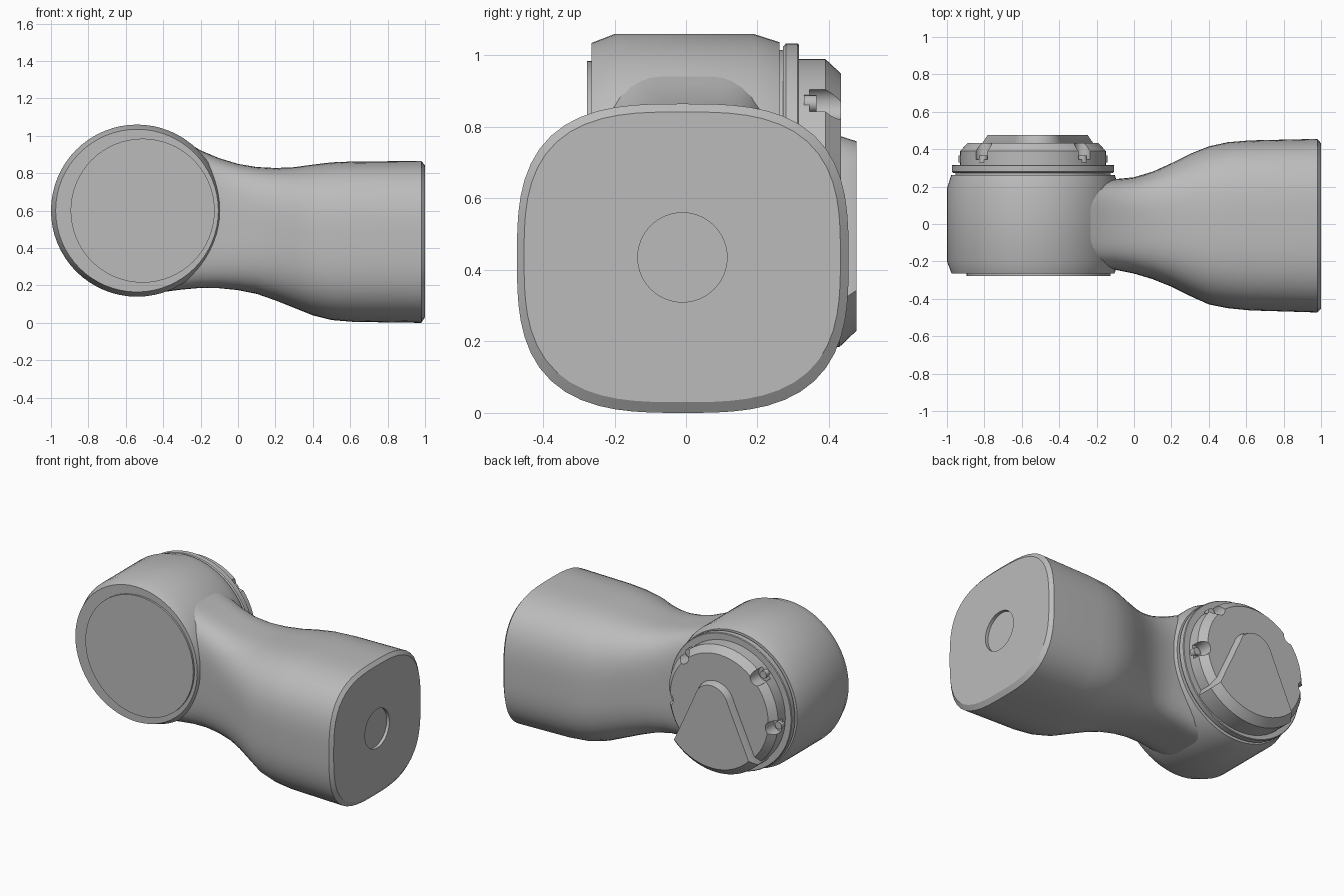
import bpy
import bmesh
from math import sin, cos, pi, radians

cube = bpy.data.objects.get("Cube")
if cube:
    bpy.data.objects.remove(cube, do_unlink=True)

grey = bpy.data.materials.new("light_grey")
grey.use_nodes = True
grey.diffuse_color = (0.5, 0.5, 0.5, 1)
grey.node_tree.nodes["Principled BSDF"].inputs["Base Color"].default_value = grey.diffuse_color

HUB_X, HUB_Z = -0.54, 0.6
SIDES = 64


def finish(obj):
    bpy.ops.object.select_all(action="DESELECT")
    obj.select_set(True)
    bpy.context.view_layer.objects.active = obj
    bpy.ops.object.shade_smooth_by_angle(angle=radians(28))


def loft(name, rings):
    """Skin a closed surface through rings of equal point count."""
    bm = bmesh.new()
    loops = [[bm.verts.new(p) for p in ring] for ring in rings]
    count = len(loops[0])
    for a, b in zip(loops, loops[1:]):
        for i in range(count):
            j = (i + 1) % count
            bm.faces.new((a[i], a[j], b[j], b[i]))
    bm.faces.new(loops[0])
    bm.faces.new(loops[-1])
    bmesh.ops.recalc_face_normals(bm, faces=bm.faces)
    mesh = bpy.data.meshes.new(name)
    bm.to_mesh(mesh)
    bm.free()
    mesh.materials.append(grey)
    obj = bpy.data.objects.new(name, mesh)
    bpy.context.collection.objects.link(obj)
    finish(obj)
    return obj


def lathe(name, profile, x=HUB_X, z=HUB_Z, sides=SIDES):
    """Turn (radius, y) pairs around an axis parallel to y."""
    turn = [2 * pi * i / sides for i in range(sides)]
    return loft(name, [[(x + r * cos(t), y, z + r * sin(t)) for t in turn]
                       for r, y in profile])


def section(x, y0, y1, z0, z1, n):
    """Superellipse ring across the arm."""
    ring = []
    for i in range(SIDES):
        t = 2 * pi * i / SIDES
        c, s = cos(t), sin(t)
        k = (abs(c) ** n + abs(s) ** n) ** (-1 / n)
        ring.append((x, (y0 + y1) / 2 + k * c * (y1 - y0) / 2,
                     (z0 + z1) / 2 + k * s * (z1 - z0) / 2))
    return ring


# Arm: rounded square socket flowing into the hub, with a shallow end recess
arm_sections = [
    (-0.50, -0.24, 0.24, 0.17, 1.03, 5),
    (-0.40, -0.24, 0.24, 0.165, 1.025, 5),
    (-0.30, -0.24, 0.24, 0.178, 0.982, 5),
    (-0.20, -0.24, 0.24, 0.187, 0.922, 4.5),
    (-0.10, -0.245, 0.24, 0.185, 0.88, 4),
    (0.00, -0.265, 0.25, 0.175, 0.85, 3.6),
    (0.10, -0.295, 0.28, 0.155, 0.833, 3.3),
    (0.20, -0.335, 0.325, 0.12, 0.828, 3.1),
    (0.30, -0.385, 0.375, 0.08, 0.832, 3),
    (0.40, -0.43, 0.415, 0.04, 0.846, 3),
    (0.50, -0.45, 0.437, 0.015, 0.858, 3),
    (0.62, -0.462, 0.447, 0.005, 0.863, 3),
    (0.98, -0.473, 0.455, 0.0, 0.865, 3),
    (1.00, -0.453, 0.432, 0.03, 0.842, 3),
    (1.00, -0.135, 0.115, 0.31, 0.56, 2),
    (0.98, -0.135, 0.115, 0.31, 0.56, 2),
]
loft("arm", [section(*s) for s in arm_sections])

# Hub drum with its front cover
lathe("hub_drum", [(0.435, -0.265), (0.46, -0.2), (0.46, 0.19), (0.437, 0.262)])
lathe("front_cover", [(0.385, -0.2), (0.385, -0.277)], x=-0.51)

# Back joint: recessed neck, flange and chamfered cap
lathe("joint_neck", [(0.415, 0.2), (0.415, 0.3)])
lathe("joint_flange", [(0.425, 0.272), (0.434, 0.28), (0.434, 0.312), (0.43, 0.316)])
cap = lathe("joint_cap", [(0.39, 0.29), (0.39, 0.39), (0.35, 0.433)])

# Screw pockets cut around the cap rim, each holding a screw
for angle in (-5, 45, 135, 185):
    a = radians(angle)
    px, pz = HUB_X + 0.375 * cos(a), HUB_Z + 0.375 * sin(a)
    cutter = lathe("pocket_cutter", [(0.045, 0.345), (0.045, 0.5)], px, pz, 24)
    cutter.hide_render = True
    cut = cap.modifiers.new("pocket", "BOOLEAN")
    cut.operation = "DIFFERENCE"
    cut.object = cutter
    bpy.ops.object.select_all(action="DESELECT")
    cap.select_set(True)
    bpy.context.view_layer.objects.active = cap
    bpy.ops.object.modifier_apply(modifier=cut.name)
    bpy.data.objects.remove(cutter, do_unlink=True)
    lathe("screw", [(0.024, 0.33), (0.024, 0.365)], px, pz, 16)
finish(cap)


def wedge_ring(y, tip, base):
    """Outline with a rounded top that spreads to an arc on the cap rim."""
    cx = HUB_X + 0.025
    top = [radians(165 - 150 * i / 16) for i in range(17)]
    low = [radians(-44 - 92 * i / 24) for i in range(25)]
    return ([(cx + tip * cos(t), y, HUB_Z + 0.04 + tip * sin(t)) for t in top] +
            [(cx + base * cos(t), y, HUB_Z + base * sin(t)) for t in low])


# Raised wedge on the cap
loft("cap_wedge", [wedge_ring(0.32, 0.135, 0.415), wedge_ring(0.43, 0.135, 0.415),
                   wedge_ring(0.477, 0.12, 0.37)])
